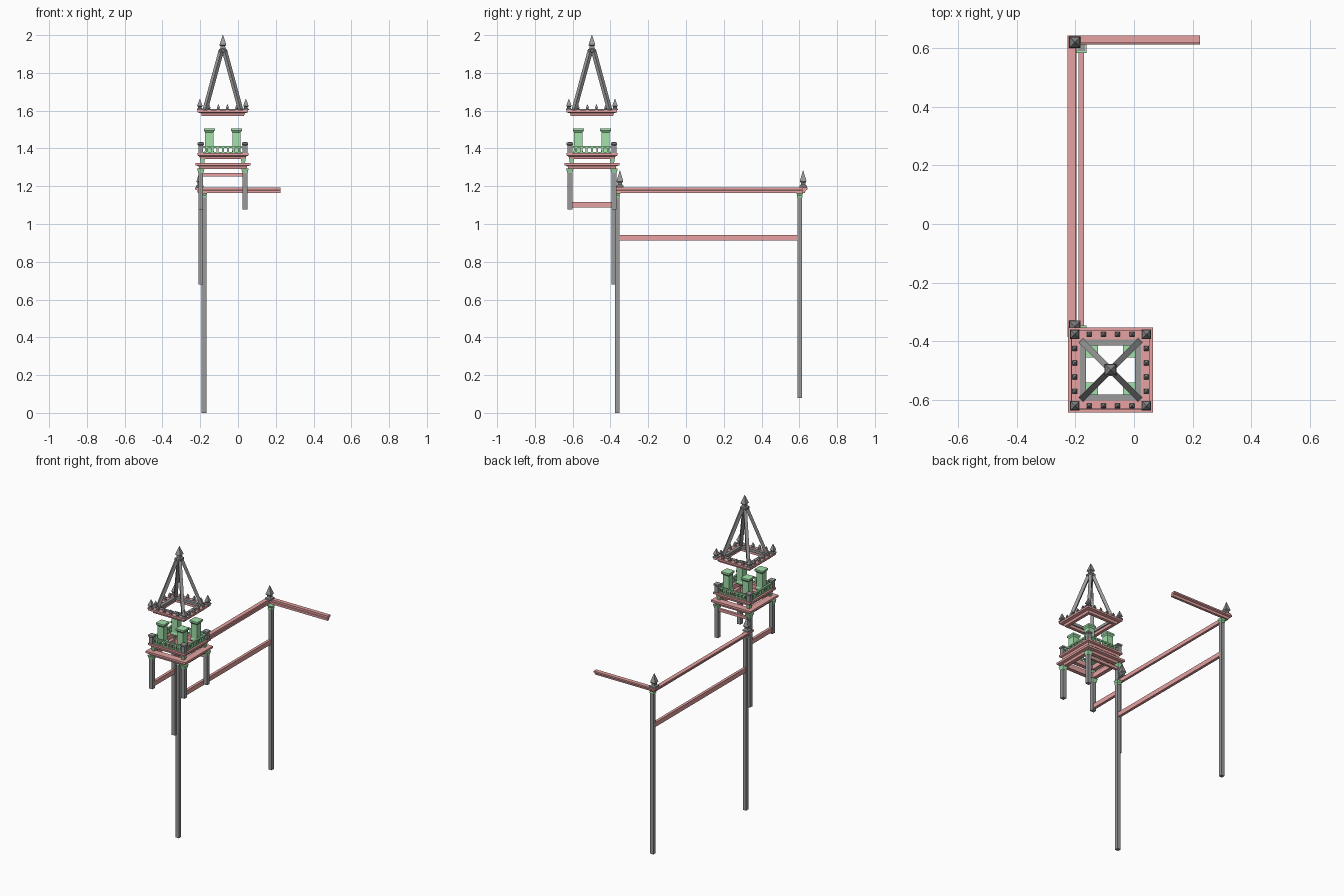
import bpy, bmesh, math
from mathutils import Vector

if "Cube" in bpy.data.objects:
    bpy.data.objects.remove(bpy.data.objects["Cube"])

def mat(name, c):
    m = bpy.data.materials.new(name)
    m.diffuse_color = (*c, 1)
    m.use_nodes = True
    m.node_tree.nodes["Principled BSDF"].inputs["Base Color"].default_value = m.diffuse_color
    return m

RED = mat("red_trim", (0.80, 0.36, 0.36))
GREEN = mat("green_trim", (0.36, 0.75, 0.40))
GREY = mat("grey_stone", (0.32, 0.32, 0.32))

def finish(name, bm, m):
    bmesh.ops.recalc_face_normals(bm, faces=bm.faces)
    me = bpy.data.meshes.new(name)
    bm.to_mesh(me)
    bm.free()
    me.materials.append(m)
    ob = bpy.data.objects.new(name, me)
    bpy.context.collection.objects.link(ob)
    return ob

def box(name, x0, x1, y0, y1, z0, z1, m):
    bm = bmesh.new()
    bmesh.ops.create_cube(bm, size=1)
    for v in bm.verts:
        v.co = ((x0 + x1) / 2 + v.co.x * (x1 - x0),
                (y0 + y1) / 2 + v.co.y * (y1 - y0),
                (z0 + z1) / 2 + v.co.z * (z1 - z0))
    return finish(name, bm, m)

def post(name, x, y, h, z0, z1, m):
    return box(name, x - h, x + h, y - h, y + h, z0, z1, m)

def sweep(name, stations, profile, closed, m):
    # stations: (x, y, dx, dy); profile: (outward offset, z)
    bm = bmesh.new()
    rows = [[bm.verts.new((x + dx * u, y + dy * u, z)) for u, z in profile]
            for x, y, dx, dy in stations]
    n, k = len(rows), len(profile)
    for i in range(n if closed else n - 1):
        a, b = rows[i], rows[(i + 1) % n]
        for j in range(k):
            bm.faces.new((a[j], a[(j + 1) % k], b[(j + 1) % k], b[j]))
    if not closed:
        bm.faces.new(rows[0])
        bm.faces.new(rows[-1])
    return finish(name, bm, m)

def square_turned(name, x, y, profile, m):
    # stacked square sections: (half width, z)
    bm = bmesh.new()
    rows = [[bm.verts.new((x + sx * h, y + sy * h, z)) for sx, sy in CORNERS]
            for h, z in profile]
    for a, b in zip(rows, rows[1:]):
        for j in range(4):
            bm.faces.new((a[j], a[(j + 1) % 4], b[(j + 1) % 4], b[j]))
    bm.faces.new(rows[0])
    bm.faces.new(rows[-1])
    return finish(name, bm, m)

def finial(name, x, y, h, z0, height):
    shape = [(1, 0), (1, .1), (.6, .17), (.6, .28), (.9, .36), (.75, .48), (.04, 1)]
    return square_turned(name, x, y, [(h * r, z0 + height * t) for r, t in shape], GREY)

CORNERS = [(-1, -1), (1, -1), (1, 1), (-1, 1)]
CX, CY = -0.08, -0.498

def ring(name, profile, m):
    return sweep(name, [(CX, CY, sx, sy) for sx, sy in CORNERS], profile, True, m)

# Wall posts, capitals and finials
for tag, y, z0, fy in (("front", -0.365, 0.0, -0.35), ("back", 0.602, 0.08, 0.62)):
    post(tag + "_wall_post", -0.18, y, 0.012, z0, 1.165, GREY)
    square_turned(tag + "_wall_capital", -0.18, y,
                  [(.013, 1.138), (.015, 1.145), (.013, 1.152), (.018, 1.165)], GREEN)
    finial(tag + "_wall_finial", -0.202, fy, 0.02, 1.193, 0.09)

# Wall top moulding turning the corner, and the lower beam
sweep("wall_cornice", [(-0.2, -0.385, -1, 0), (-0.2, 0.617, -1, 1), (0.225, 0.617, 0, 1)],
      [(-.004, 1.164), (.012, 1.164), (.016, 1.178), (.027, 1.183), (.027, 1.193),
       (0, 1.193), (0, 1.18), (-.004, 1.178)], False, RED)
box("wall_lower_beam", -0.189, -0.171, -0.355, 0.592, 0.912, 0.942, RED)

# Tower legs with capitals
for sx, sy in CORNERS:
    x, y = CX + sx * .117, CY + sy * .117
    post("tower_leg", x, y, .013, .68 if (sx, sy) == (-1, 1) else 1.076, 1.29, GREY)
    square_turned("tower_leg_capital", x, y,
                  [(.014, 1.27), (.016, 1.28), (.02, 1.295)], GREEN)
    square_turned("cornice_bracket", CX + sx * .108, CY + sy * .108,
                  [(.009, 1.322), (.013, 1.346)], GREEN)
    # Balcony corner posts
    square_turned("balcony_post", x, y, [(.013, 1.374), (.013, 1.416), (.017, 1.42),
                                         (.017, 1.43), (.01, 1.433)], GREY)
    # Inner pillars with flared caps
    square_turned("inner_pillar", CX + sx * .072, CY + sy * .072,
                  [(.025, 1.374), (.025, 1.385), (.022, 1.39), (.022, 1.485),
                   (.029, 1.495), (.029, 1.506)], GREEN)
    # Roof corner finials and rafters
    finial("roof_corner_finial", CX + sx * .122, CY + sy * .122, .016, 1.603, .06)
    a = Vector((CX + sx * .095, CY + sy * .095, 1.6))
    b = Vector((CX + sx * .008, CY + sy * .008, 1.92))
    bm = bmesh.new()
    bmesh.ops.create_cone(bm, cap_ends=True, segments=4, radius1=.014, radius2=.014,
                          depth=(b - a).length)
    # square bar turned so its flat sides follow the hip
    for v in bm.verts:
        v.co.x, v.co.y = ((v.co.x - v.co.y) * math.sqrt(.5), (v.co.x + v.co.y) * math.sqrt(.5))
    q = (b - a).to_track_quat('Z', 'Y')
    for v in bm.verts:
        v.co = q @ v.co + (a + b) / 2
    finish("roof_rafter", bm, GREY)

# Tower side beams
box("tower_left_beam", CX - .126, CX - .108, CY - .105, CY + .105, 1.087, 1.117, RED)
box("tower_back_beam", CX - .105, CX + .105, CY + .109, CY + .125, 1.252, 1.27, RED)

# Stepped cornices
def cornice(name, inner, mid, outer, z0, z1):
    h = z1 - z0
    ring(name, [(inner, z0), (mid, z0), (mid + .004, z0 + h * .45), (outer, z0 + h * .6),
                (outer, z1), (inner, z1)], RED)

cornice("lower_cornice", .1, .125, .145, 1.291, 1.324)
cornice("balcony_cornice", .093, .12, .135, 1.344, 1.375)
cornice("roof_cornice", .092, .112, .134, 1.572, 1.604)
ring("roof_inner_frame", [(.084, 1.59), (.104, 1.59), (.104, 1.608), (.084, 1.608)], GREY)

# Balcony rails and balusters
for z0, z1 in ((1.375, 1.381), (1.403, 1.412)):
    ring("balcony_rail", [(.111, z0), (.123, z0), (.123, z1), (.111, z1)], GREEN)
for sx, sy in ((1, 0), (-1, 0), (0, 1), (0, -1)):
    for i in range(7):
        t = (i - 3) * .028
        post("baluster", CX + sx * .117 + sy * t, CY + sy * .117 + sx * t,
             .005, 1.38, 1.405, GREEN)
    # Small roof spikes
    for t in (-.073, -.024, .024, .073):
        finial("roof_spike", CX + sx * .122 + sy * t, CY + sy * .122 + sx * t,
               .009, 1.603, .032)

# Apex finial
square_turned("apex_finial", CX, CY,
              [(.012, 1.89), (.012, 1.905), (.02, 1.91), (.02, 1.925), (.013, 1.93),
               (.012, 1.942), (.018, 1.947), (.015, 1.958), (.001, 2.0)], GREY)
